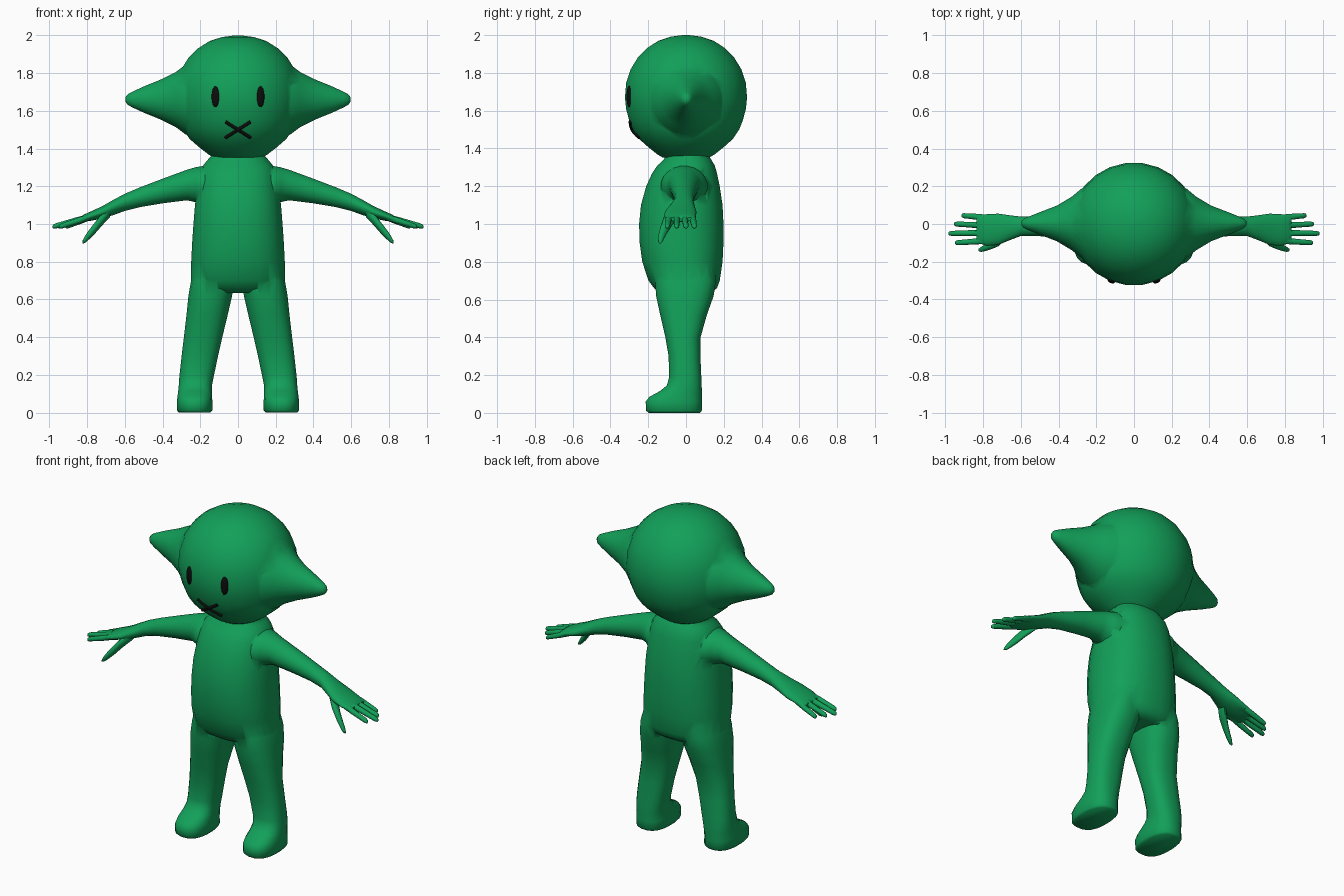
import bpy, bmesh, math
from mathutils import Vector

if "Cube" in bpy.data.objects:
    bpy.data.objects.remove(bpy.data.objects["Cube"])


def material(name, rgb):
    m = bpy.data.materials.new(name)
    m.diffuse_color = (*rgb, 1)
    m.use_nodes = True
    m.node_tree.nodes["Principled BSDF"].inputs["Base Color"].default_value = m.diffuse_color
    return m


GREEN = material("green", (0.006, 0.35, 0.10))
BLACK = material("black", (0.004, 0.004, 0.004))


def loft(name, axis, rings, n=24, power=2.0, side=1):
    """Closed skin through rings (t, centre a, centre b, radius a, radius b)."""
    bm = bmesh.new()
    loops = []
    for t, ca, cb, ra, rb in rings:
        loop = []
        for i in range(n):
            w = 2 * math.pi * (i + 0.5) / n
            c, s = math.cos(w), math.sin(w)
            a = ca + ra * math.copysign(abs(c) ** (2 / power), c)
            b = cb + rb * math.copysign(abs(s) ** (2 / power), s)
            co = (a, b, t) if axis == 'Z' else (t, a, b)
            loop.append(bm.verts.new((co[0] * side, co[1], co[2])))
        loops.append(loop)
    for lo, hi in zip(loops, loops[1:]):
        for i in range(n):
            j = (i + 1) % n
            bm.faces.new((lo[i], lo[j], hi[j], hi[i]))
    bm.faces.new(loops[0])
    bm.faces.new(loops[-1])
    bmesh.ops.recalc_face_normals(bm, faces=bm.faces)
    me = bpy.data.meshes.new(name)
    bm.to_mesh(me)
    bm.free()
    ob = bpy.data.objects.new(name, me)
    bpy.context.collection.objects.link(ob)
    return ob


def span(z, x0, x1, y0, y1):
    """Horizontal ring from its extents."""
    return (z, (x0 + x1) / 2, (y0 + y1) / 2, (x1 - x0) / 2, (y1 - y0) / 2)


# torso, closing under the head
torso = [(.635, .20, -.13, .13), (.66, .235, -.17, .165), (.70, .25, -.20, .18),
         (.80, .25, -.233, .195), (.90, .245, -.247, .2), (1.0, .238, -.25, .2),
         (1.1, .23, -.24, .195), (1.2, .216, -.212, .18), (1.27, .205, -.18, .165),
         (1.31, .187, -.152, .153), (1.34, .162, -.12, .135), (1.36, .145, -.11, .122),
         (1.42, .13, -.10, .11)]
body = loft("body", 'Z', [span(z, -x, x, y0, y1) for z, x, y0, y1 in torso], power=2.3)

# head
HEAD = [(1.352, .125), (1.37, .155), (1.41, .205), (1.45, .25), (1.5, .284), (1.55, .304),
        (1.61, .32), (1.67, .326), (1.75, .319), (1.82, .295), (1.88, .258),
        (1.93, .21), (1.97, .148), (1.991, .085), (2.0, .02)]
parts = [loft("head", 'Z', [(z, 0, 0, r * 1.03, r) for z, r in HEAD])]

ear = [(.22, .21, .21), (.28, .185, .185), (.33, .143, .147), (.41, .095, .107),
       (.50, .06, .07), (.56, .036, .042), (.585, .024, .028), (.597, .01, .012)]
arm = [(.08, -.01, 1.2, .12, .11), (.19, -.01, 1.2, .125, .108), (.225, -.01, 1.208, .10, .094),
       (.27, -.01, 1.207, .08, .082), (.40, -.01, 1.175, .066, .066), (.52, -.01, 1.142, .053, .053),
       (.60, -.012, 1.115, .052, .046), (.66, -.02, 1.088, .067, .041),
       (.72, -.028, 1.062, .084, .033), (.78, -.032, 1.042, .085, .025),
       (.82, -.028, 1.03, .076, .019), (.835, -.028, 1.026, .068, .012)]
leg = [(.0, .145, .315, -.20, .075), (.012, .135, .325, -.213, .085), (.06, .135, .325, -.215, .085),
       (.085, .137, .322, -.195, .085), (.115, .138, .318, -.14, .085), (.145, .137, .315, -.102, .084),
       (.19, .128, .312, -.09, .082), (.3, .105, .30, -.093, .077), (.4, .082, .288, -.11, .078),
       (.52, .053, .274, -.138, .112), (.62, .03, .264, -.16, .148), (.70, .02, .25, -.165, .16),
       (.80, .02, .22, -.16, .15)]
# fingers: base y, tip x, tip y
fingers = [(.033, .915, .045), (-.008, .955, .0), (-.047, .985, -.05), (-.088, .95, -.10)]
thumb = [(.68, -.05, 1.06, .035, .025), (.72, -.088, 1.025, .032, .032),
         (.76, -.113, .977, .023, .03), (.79, -.127, .943, .018, .025),
         (.812, -.135, .917, .014, .018), (.825, -.138, .903, .006, .008)]

for side, label in ((1, "left"), (-1, "right")):
    parts.append(loft(label + "_ear", 'X', [(x, .003, 1.66, ry, rz) for x, ry, rz in ear], side=side))
    parts.append(loft(label + "_arm", 'X', arm, n=20, side=side))
    parts.append(loft(label + "_leg", 'Z', [span(*r) for r in leg], n=20, power=2.5, side=side))
    parts.append(loft(label + "_thumb", 'X', thumb, n=10, side=side))
    for k, (y0, x1, y1) in enumerate(fingers):
        a, b = Vector((.77, y0, 1.042)), Vector((x1, y1, .985))
        rings = []
        for f, r in ((0, .016), (.4, .017), (.7, .015), (.92, .014), (.98, .010), (1, .004)):
            p = a.lerp(b, f)
            rings.append((p.x, p.y, p.z, r, r))
        parts.append(loft(f"{label}_finger_{k}", 'X', rings, n=10, side=side))

# weld every limb into one skin
bpy.context.view_layer.objects.active = body
for p in parts:
    mod = body.modifiers.new("weld", 'BOOLEAN')
    mod.operation, mod.solver, mod.object = 'UNION', 'EXACT', p
    bpy.ops.object.modifier_apply(modifier=mod.name)
    bpy.data.objects.remove(p)
body.data.materials.clear()
body.data.materials.append(GREEN)
bpy.ops.object.select_all(action='DESELECT')
body.select_set(True)
bpy.ops.object.shade_smooth_by_angle(angle=math.radians(55))


def face_y(x, z):
    """Front surface of the head."""
    for (z0, r0), (z1, r1) in zip(HEAD, HEAD[1:]):
        if z0 <= z <= z1:
            r = r0 + (r1 - r0) * (z - z0) / (z1 - z0)
            return -math.sqrt(r * r - (x / 1.03) ** 2)


# eyes and crossed mouth strokes follow the face
for side, label in ((1, "left"), (-1, "right")):
    bpy.ops.mesh.primitive_uv_sphere_add(segments=20, ring_count=12, radius=1,
                                         location=(.12 * side, face_y(.12, 1.675) + .003, 1.675),
                                         rotation=(0, 0, side * math.radians(21)))
    eye = bpy.context.object
    eye.name = label + "_eye"
    eye.scale = (.021, .013, .056)
    eye.data.materials.append(BLACK)
    bpy.ops.object.shade_smooth()

    cu = bpy.data.curves.new(label + "_mouth_stroke", 'CURVE')
    cu.dimensions = '3D'
    cu.bevel_depth, cu.bevel_resolution, cu.use_fill_caps = .009, 2, True
    sp = cu.splines.new('POLY')
    sp.points.add(8)
    for i, pt in enumerate(sp.points):
        u = i / 4 - 1
        x, z = .066 * u * side, 1.5 + .042 * u
        pt.co = (x, face_y(x, z) - .002, z, 1)
    cu.materials.append(BLACK)
    bpy.context.collection.objects.link(bpy.data.objects.new(cu.name, cu))
